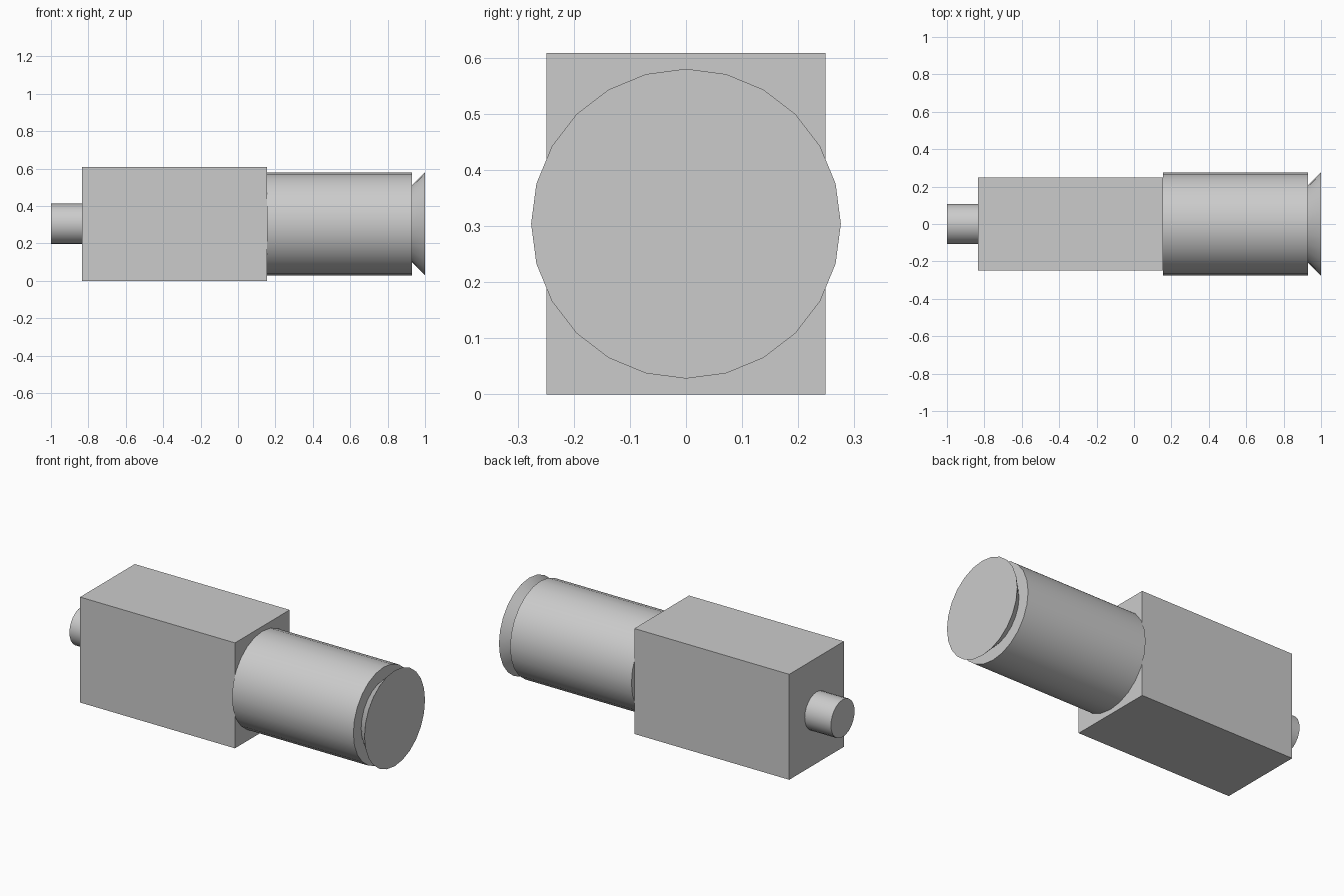
import bpy
import math

if "Cube" in bpy.data.objects:
    bpy.data.objects.remove(bpy.data.objects["Cube"], do_unlink=True)

AXIS_Z = 0.304

grey = bpy.data.materials.new("light_grey")
grey.use_nodes = True
grey.diffuse_color = (0.6, 0.6, 0.6, 1)
grey.node_tree.nodes["Principled BSDF"].inputs["Base Color"].default_value = (0.6, 0.6, 0.6, 1)


def finish(name):
    obj = bpy.context.object
    obj.name = name
    obj.data.materials.append(grey)
    return obj


def round_part(name, x0, x1, r0, r1):
    """Capped cylinder or cone lying along x, with a vertex at the top."""
    bpy.ops.mesh.primitive_cone_add(
        vertices=24, radius1=r0, radius2=r1, depth=x1 - x0,
        location=((x0 + x1) / 2, 0, AXIS_Z), rotation=(0, math.pi / 2, 0))
    obj = finish(name)
    bpy.ops.object.transform_apply(location=False, rotation=True, scale=True)
    bpy.ops.object.shade_smooth_by_angle(angle=math.radians(30))
    return obj


# Rectangular housing
bpy.ops.mesh.primitive_cube_add(size=1, location=(-0.339, 0, AXIS_Z))
housing = finish("housing")
housing.scale = (0.988, 0.498, 2 * AXIS_Z)
bpy.ops.object.transform_apply(location=False, rotation=False, scale=True)

# Shaft, barrel and flared end cap on one axis
round_part("rear_shaft", -1.0, -0.833, 0.108, 0.108)
round_part("barrel", 0.155, 0.929, 0.276, 0.276)
round_part("flared_cap", 0.929, 1.0, 0.205, 0.276)
